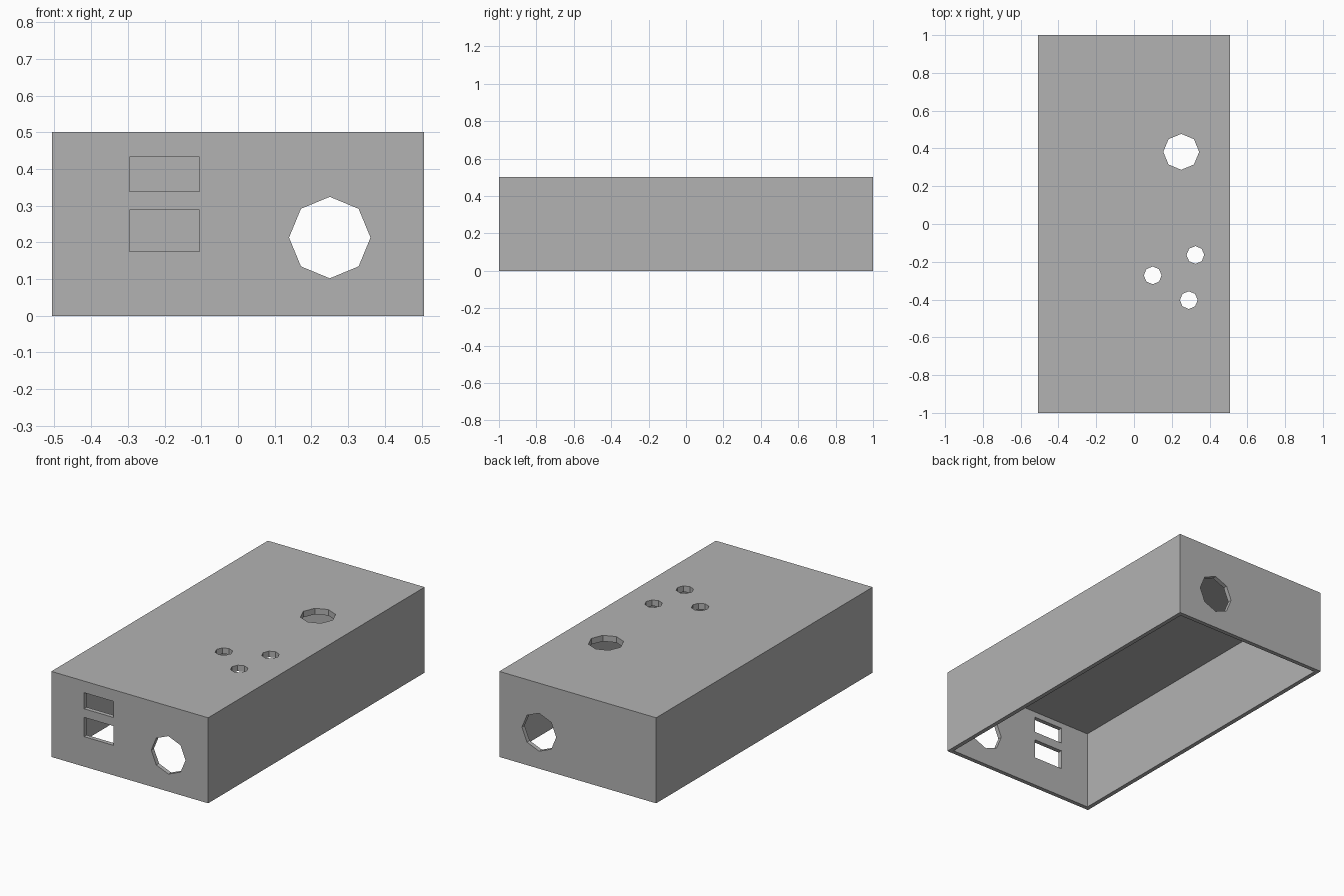
import bpy
import math

cube = bpy.data.objects.get("Cube")
if cube:
    bpy.data.objects.remove(cube, do_unlink=True)

WIDTH, LENGTH, HEIGHT = 1.014, 2.0, 0.5
WALL, ROOF = 0.025, 0.035

grey = bpy.data.materials.new("light grey")
grey.use_nodes = True
colour = (0.45, 0.45, 0.45, 1)
grey.diffuse_color = colour
grey.node_tree.nodes["Principled BSDF"].inputs["Base Color"].default_value = colour


def box(name, low, high):
    centre = [(a + b) / 2 for a, b in zip(low, high)]
    bpy.ops.mesh.primitive_cube_add(size=1, location=centre)
    ob = bpy.context.object
    ob.name = name
    ob.scale = [b - a for a, b in zip(low, high)]
    bpy.ops.object.transform_apply(location=True, rotation=False, scale=True)
    ob.data.materials.append(grey)
    return ob


def octagon(name, centre, radius, depth, tilt=0):
    bpy.ops.mesh.primitive_cylinder_add(vertices=8, radius=radius, depth=depth,
                                        location=centre, rotation=(tilt, 0, 0))
    ob = bpy.context.object
    ob.name = name
    ob.data.materials.append(grey)
    return ob


def cut(target, cutter):
    cutter.hide_render = True
    mod = target.modifiers.new("cut", "BOOLEAN")
    mod.operation = "DIFFERENCE"
    mod.solver = "EXACT"
    mod.object = cutter
    bpy.context.view_layer.objects.active = target
    bpy.ops.object.modifier_apply(modifier=mod.name)
    bpy.data.objects.remove(cutter, do_unlink=True)


# Case: a solid block hollowed out from below
x, y = WIDTH / 2, LENGTH / 2
case = box("enclosure_case", (-x, -y, 0), (x, y, HEIGHT))
cut(case, box("cavity", (WALL - x, WALL - y, -0.2), (x - WALL, y - WALL, HEIGHT - ROOF)))

# Two rectangular ports in the front wall
for low, high in ((0.175, 0.288), (0.338, 0.432)):
    cut(case, box("port", (-0.295, -y - 0.1, low), (-0.105, -y + 0.1, high)))

# Matching round openings in the front and back walls
for side in (-1, 1):
    cut(case, octagon("cable_hole", (0.25, side * y, 0.213), 0.111, 0.2, math.pi / 2))

# One large and three small holes in the roof
for hx, hy, radius in ((0.25, 0.382, 0.095), (0.325, -0.164, 0.047),
                       (0.099, -0.272, 0.047), (0.29, -0.403, 0.047)):
    cut(case, octagon("roof_hole", (hx, hy, HEIGHT), radius, 0.2))

for face in case.data.polygons:
    face.use_smooth = False
    face.material_index = 0
